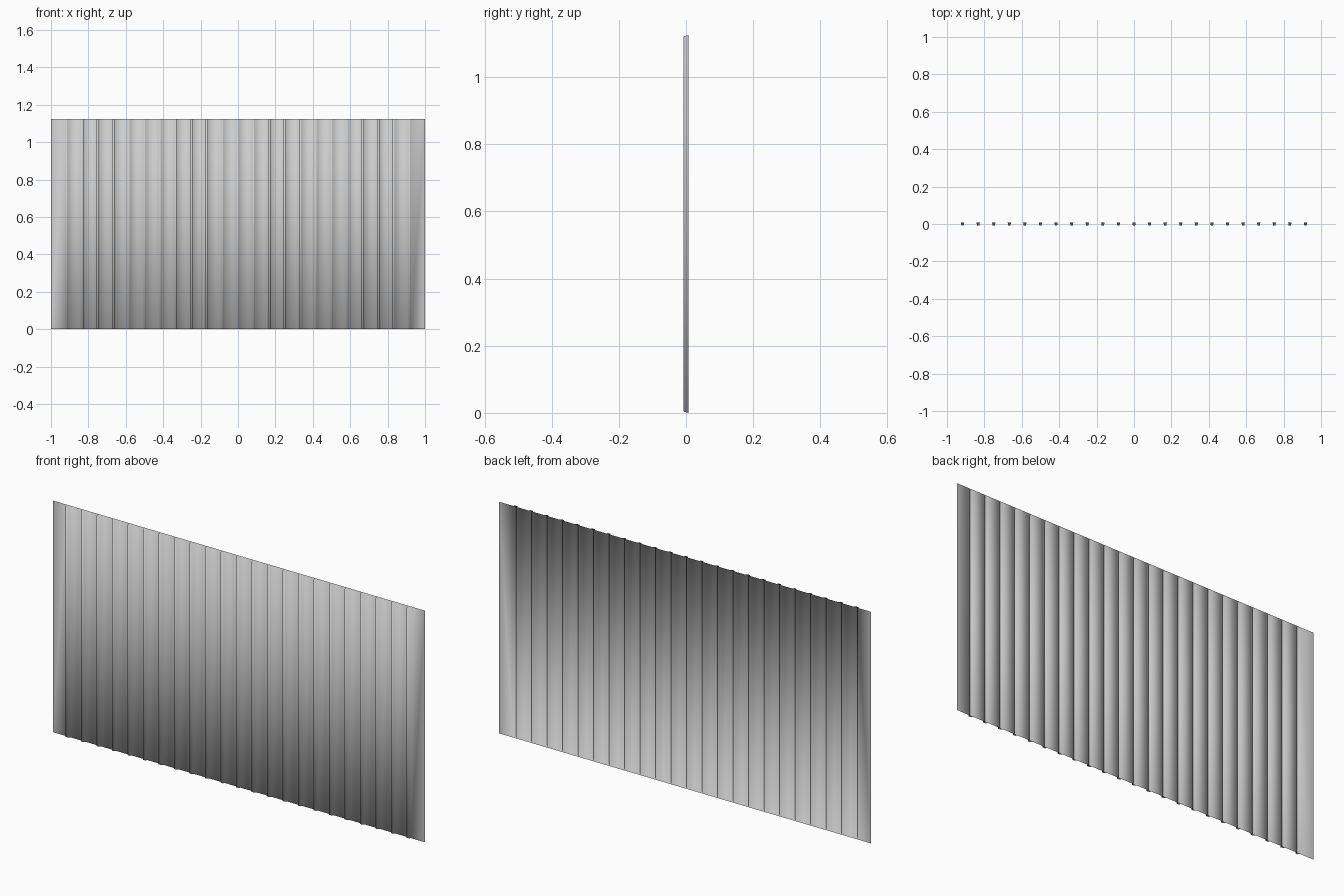
import bpy, bmesh

if "Cube" in bpy.data.objects:
    bpy.data.objects.remove(bpy.data.objects["Cube"])

H = 1.125            # panel height
BACK, FRONT = 0.0075, -0.0075
PITCH = 1 / 12       # rib spacing
BASE, CREST = 0.009, 0.006   # rib half widths at sheet and crest
TAPER = 0.004        # inset of the closed rib ends

bm = bmesh.new()


def column(x, y, inset=0.0):
    """Bottom and top vertex of one vertical fold line."""
    return bm.verts.new((x, y, inset)), bm.verts.new((x, y, H - inset))


def strip(a, b):
    bm.faces.new((a[0], b[0], b[1], a[1]))


# Flat sheet with 23 ribs pressed towards the front, hollow behind
prev = column(-1, BACK)
for i in range(-11, 12):
    x = i * PITCH
    left, right = column(x - BASE, BACK), column(x + BASE, BACK)
    c_left, c_right = column(x - CREST, FRONT, TAPER), column(x + CREST, FRONT, TAPER)
    strip(prev, left)
    strip(left, c_left)
    strip(c_left, c_right)
    strip(c_right, right)
    # Closed rib ends
    bm.faces.new((left[0], right[0], c_right[0], c_left[0]))
    bm.faces.new((c_left[1], c_right[1], right[1], left[1]))
    prev = right
strip(prev, column(1, BACK))

# Smooth shading throughout
for f in bm.faces:
    f.smooth = True

mesh = bpy.data.meshes.new("ribbed_panel")
bm.to_mesh(mesh)
bm.free()
panel = bpy.data.objects.new("ribbed_panel", mesh)
bpy.context.collection.objects.link(panel)
